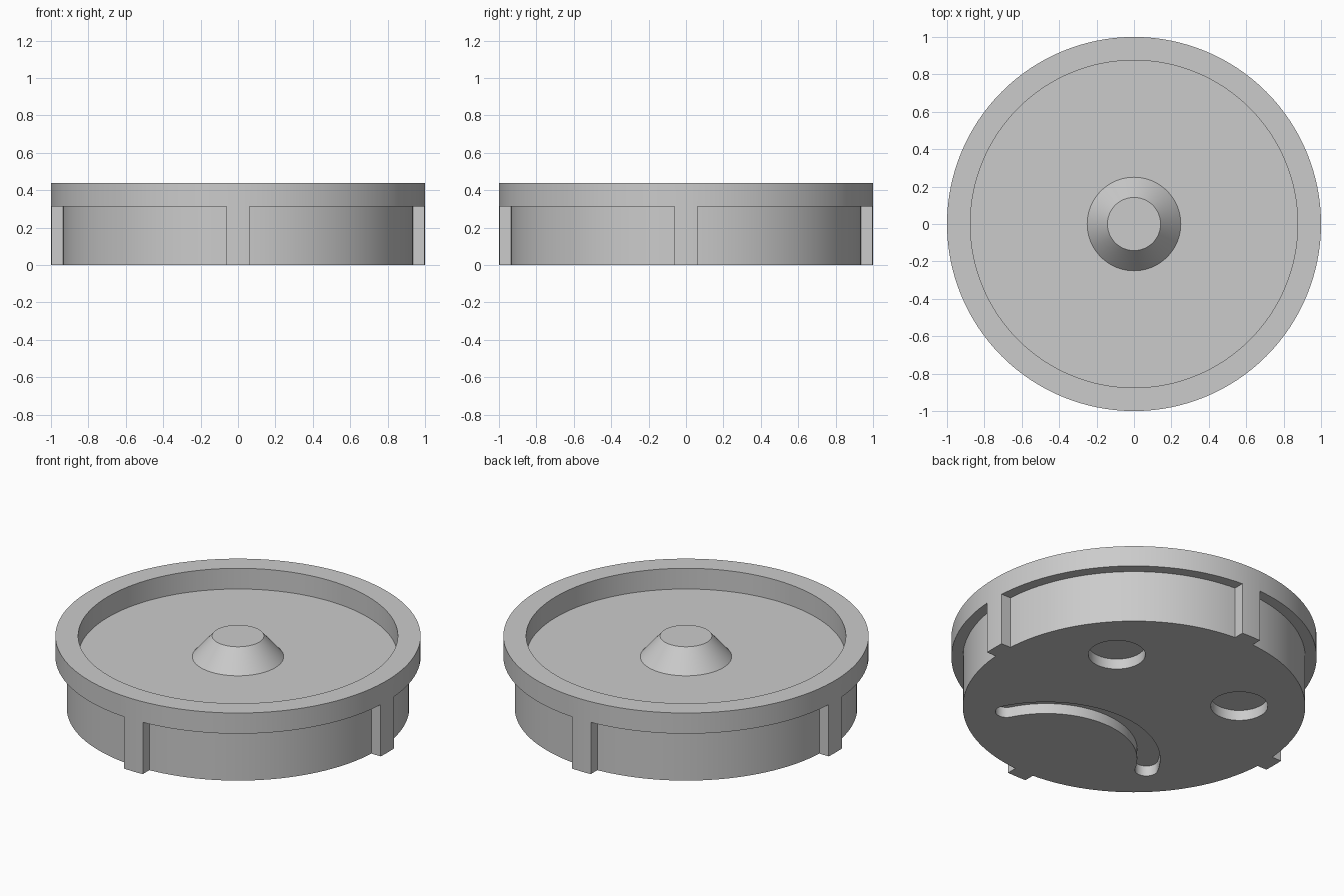
import bpy, bmesh
from math import sin, cos, asin, pi, radians

if "Cube" in bpy.data.objects:
    bpy.data.objects.remove(bpy.data.objects["Cube"])

U = 1 / 16            # base module
SEGMENTS = 128
HEIGHT, STEP = 7 * U, 5 * U

grey = bpy.data.materials.new("plain grey")
grey.use_nodes = True
grey.diffuse_color = (0.6, 0.6, 0.6, 1)
grey.node_tree.nodes["Principled BSDF"].inputs["Base Color"].default_value = (0.6, 0.6, 0.6, 1)


def add_object(name, bm):
    bmesh.ops.recalc_face_normals(bm, faces=bm.faces)
    mesh = bpy.data.meshes.new(name)
    bm.to_mesh(mesh)
    bm.free()
    mesh.materials.append(grey)
    obj = bpy.data.objects.new(name, mesh)
    bpy.context.collection.objects.link(obj)
    return obj


def lathe(name, profile):
    """Revolve (radius, z) points that start and end on the axis."""
    bm = bmesh.new()
    verts = [bm.verts.new((r, 0, z)) for r, z in profile]
    edges = [bm.edges.new(pair) for pair in zip(verts, verts[1:])]
    bmesh.ops.spin(bm, geom=verts + edges, cent=(0, 0, 0), axis=(0, 0, 1),
                   angle=2 * pi, steps=SEGMENTS, use_merge=True)
    bmesh.ops.remove_doubles(bm, verts=bm.verts, dist=1e-5)
    # Merge the fans of triangles on the axis into single caps
    poles = [v for v in bm.verts if v.co.xy.length < 1e-4]
    bmesh.ops.dissolve_verts(bm, verts=poles)
    return add_object(name, bm)


def prism(name, outline, top):
    """Cutter rising from below the base to the given height."""
    bm = bmesh.new()
    face = bm.faces.new([bm.verts.new((x, y, -0.1)) for x, y in outline])
    new = bmesh.ops.extrude_face_region(bm, geom=[face])["geom"]
    for v in new:
        if isinstance(v, bmesh.types.BMVert):
            v.co.z = top
    return add_object(name, bm)


def arc(cx, cy, r, start, end, steps):
    return [(cx + r * cos(start + (end - start) * i / steps),
             cy + r * sin(start + (end - start) * i / steps)) for i in range(steps + 1)]


# Dish with raised rim and a conical centre boss
body = lathe("dish_body", [(0, 0), (1, 0), (1, HEIGHT), (14 * U, HEIGHT),
                           (14 * U, STEP), (4 * U, STEP), (0.142, HEIGHT), (0, HEIGHT)])

cutters = []

# Recessed lower wall, leaving four parallel-sided ribs
inner, outer, half_rib = 15 * U, 1.1, U
for k in range(4):
    a, b = asin(half_rib / inner), asin(half_rib / outer)
    q = k * pi / 2
    outline = arc(0, 0, inner, q + a, q + pi / 2 - a, 32) + arc(0, 0, outer, q + pi / 2 - b, q + b, 32)
    cutters.append(prism("wall_recess_cutter", outline, STEP))

# Two round pockets in the underside
for side in (-1, 1):
    cutters.append(prism("round_pocket_cutter",
                         arc(side * 7 * U, 6 * U, 2.5 * U, 0, 2 * pi, 48)[:-1], U))

# Curved groove with rounded ends
cy, mid, half = -12 * U, 9 * U, U
t = radians(27.5)
end_x, end_y = mid * cos(t), cy + mid * sin(t)
groove = (arc(0, cy, mid + half, t, pi - t, 48)
          + arc(-end_x, end_y, half, pi - t, 2 * pi - t, 12)[1:-1]
          + arc(0, cy, mid - half, pi - t, t, 48)
          + arc(end_x, end_y, half, t - pi, t, 12)[1:-1])
cutters.append(prism("curved_groove_cutter", groove, U))

# Apply the cuts and discard the helpers
bpy.ops.object.select_all(action="DESELECT")
bpy.context.view_layer.objects.active = body
body.select_set(True)
for cutter in cutters:
    cutter.hide_render = True
    mod = body.modifiers.new("cut", "BOOLEAN")
    mod.operation, mod.solver, mod.object = "DIFFERENCE", "EXACT", cutter
    bpy.ops.object.modifier_apply(modifier=mod.name)
    bpy.data.objects.remove(cutter)

bpy.ops.object.shade_smooth_by_angle(angle=radians(25))
